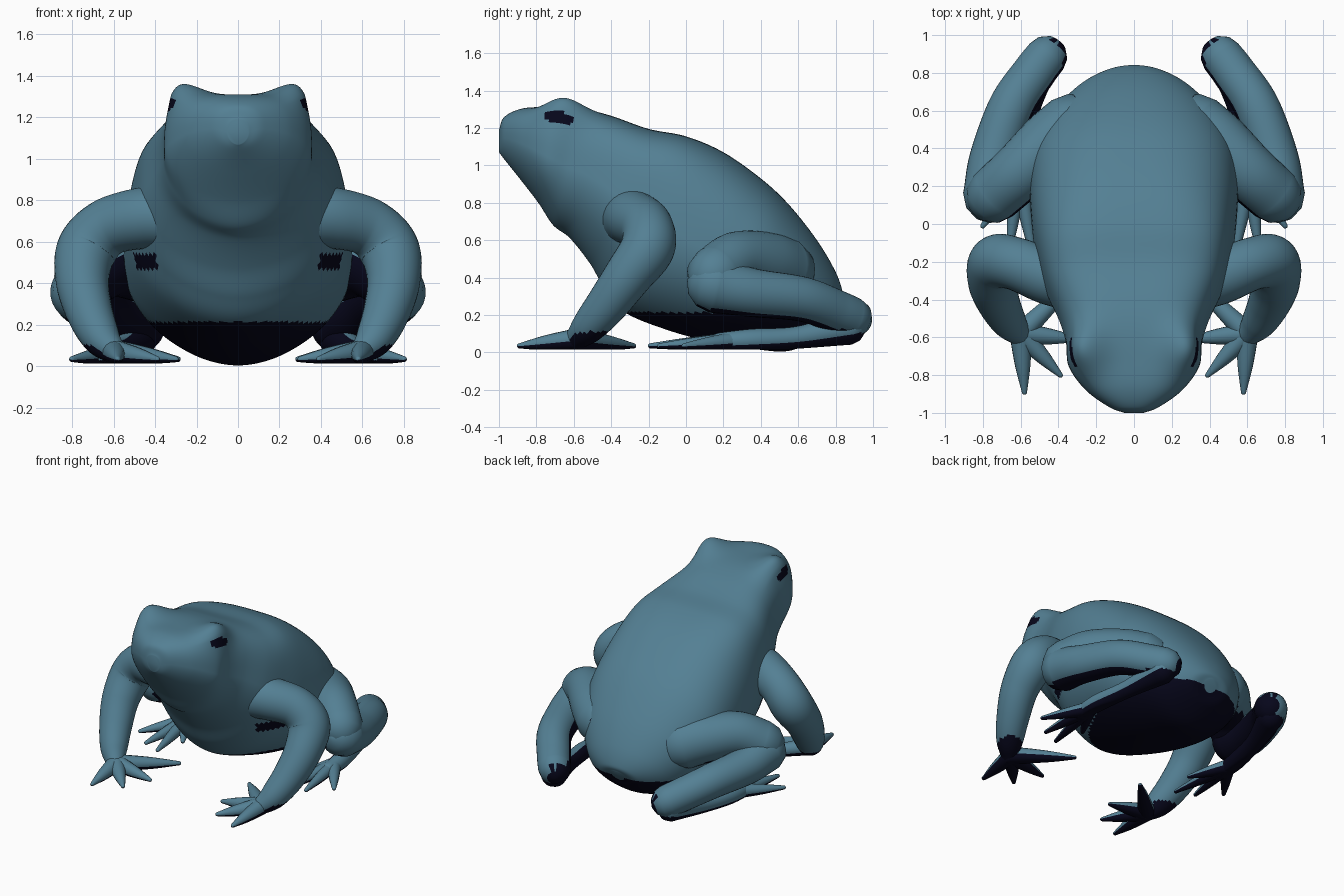
import bpy, bmesh, math
from mathutils import Vector

cube = bpy.data.objects.get("Cube")
if cube:
    bpy.data.objects.remove(cube)


def make_material(name, rgb):
    mat = bpy.data.materials.new(name)
    mat.use_nodes = True
    color = (*rgb, 1)
    mat.diffuse_color = color
    mat.node_tree.nodes["Principled BSDF"].inputs["Base Color"].default_value = color
    return mat


BLUE = make_material("slate blue skin", (0.088, 0.215, 0.295))
DARK = make_material("dark navy underside", (0.002, 0.002, 0.011))


def smooth_path(points, steps):
    """Catmull-Rom interpolation of tuples of any length."""
    pts = [Vector(p) for p in points]
    pts = [2 * pts[0] - pts[1]] + pts + [2 * pts[-1] - pts[-2]]
    out = []
    for a, b, c, d in zip(pts, pts[1:], pts[2:], pts[3:]):
        for i in range(steps):
            t = i / steps
            out.append(0.5 * (2 * b + (c - a) * t + (2 * a - 5 * b + 4 * c - d) * t ** 2
                              + (3 * b - a - 3 * c + d) * t ** 3))
    return out + [pts[-2]]


def skin_rings(name, rings, dark_rule, mirror=False):
    """Bridge the rings, close the ends and colour faces by a rule."""
    bm = bmesh.new()
    loops = [[bm.verts.new(p) for p in ring] for ring in rings]
    n = len(loops[0])
    for a, b in zip(loops, loops[1:]):
        for i in range(n):
            j = (i + 1) % n
            bm.faces.new((a[i], a[j], b[j], b[i]))
    bm.faces.new(loops[0])
    bm.faces.new(loops[-1])
    bmesh.ops.recalc_face_normals(bm, faces=bm.faces)
    bm.normal_update()
    for f in bm.faces:
        f.smooth = True
        f.material_index = int(dark_rule(f.calc_center_median(), f.normal))
    mesh = bpy.data.meshes.new(name)
    bm.to_mesh(mesh)
    bm.free()
    mesh.materials.append(BLUE)
    mesh.materials.append(DARK)
    obj = bpy.data.objects.new(name, mesh)
    bpy.context.collection.objects.link(obj)
    if mirror:
        obj.modifiers.new("Mirror", 'MIRROR').use_mirror_merge = False


def limb(name, points, dark_rule, steps=10, sides=32):
    """Round-ended tube through (x, y, z, radius) points, on both sides."""
    path = smooth_path(points, steps)
    pos = [p.to_3d() for p in path]
    rad = [p[3] for p in path]
    tan = [(pos[min(i + 1, len(pos) - 1)] - pos[max(i - 1, 0)]).normalized()
           for i in range(len(pos))]
    caps = [math.radians(a) for a in (85, 60, 30)]
    stations = [(pos[0] - tan[0] * rad[0] * math.sin(a), rad[0] * math.cos(a), tan[0]) for a in caps]
    stations += list(zip(pos, rad, tan))
    stations += [(pos[-1] + tan[-1] * rad[-1] * math.sin(a), rad[-1] * math.cos(a), tan[-1])
                 for a in reversed(caps)]
    u = tan[0].orthogonal().normalized()
    angles = [2 * math.pi * i / sides for i in range(sides)]
    rings = []
    for p, r, t in stations:
        u = (u - t * u.dot(t)).normalized()
        v = t.cross(u)
        ring = [p + (u * math.cos(a) + v * math.sin(a)) * r for a in angles]
        rings.append([Vector((q.x, q.y, max(q.z, 0.015))) for q in ring])
    skin_rings(name, rings, dark_rule, mirror=True)


def digits(name, root, tips, radius):
    """Tapering toes fanning out from a root point to (x, y) tips."""
    start = Vector(root)
    for i, (x, y) in enumerate(tips):
        tip = Vector((x, y, .035))
        mid = start.lerp(tip, .55)
        limb(f"{name}_{i + 1}", [(*start, radius), (*mid, radius * .68), (*tip, .014)],
             underside, 5, 14)


# Body: slanted sections given as top y, top z, bottom y, bottom z,
# half width, and roundness of the upper half (lower is boxier)
sections = [
    (-1.0, 1.19, -1.0, 1.07, .05, .8), (-.97, 1.26, -.97, 1.03, .13, .8),
    (-.87, 1.305, -.89, .93, .255, .75), (-.72, 1.31, -.79, .80, .345, .7),
    (-.55, 1.30, -.71, .68, .36, .68), (-.40, 1.265, -.62, .61, .395, .6),
    (-.2, 1.195, -.51, .47, .465, .54), (0, 1.155, -.43, .33, .505, .56),
    (.2, 1.07, -.32, .21, .535, .66), (.4, .93, -.1, .12, .55, .75),
    (.55, .79, .12, .06, .535, .82), (.7, .6, .35, .02, .45, .88),
    (.8, .43, .56, .01, .32, .92), (.84, .31, .72, .10, .17, .95),
    (.83, .26, .78, .18, .05, 1),
]
SIDES = 128
body_rings = []
for ty, tz, by, bz, hw, upper in smooth_path(sections, 12):
    top, bottom = Vector((0, ty, tz)), Vector((0, by, bz))
    mid, half = (top + bottom) / 2, (top - bottom) / 2
    ring = []
    for i in range(SIDES):
        a = 2 * math.pi * i / SIDES
        c, s = math.cos(a), math.sin(a)
        e = upper if s > 0 else 1.08
        p = mid + half * math.copysign(abs(s) ** e, s)
        p.x = math.copysign(abs(c) ** e, c) * hw
        # Brow bumps swell out of the top of the head
        if s > 0:
            d2 = ((abs(p.x) - .245) / .10) ** 2 + ((p.y + .65) / .14) ** 2
            swell = math.exp(-d2) * min(1, s * 1.5)
            p.z += .085 * swell
            p.x += math.copysign(.04 * swell, p.x)
        ring.append(p)
    body_rings.append(ring)


def body_shade(c, n):
    # Belly, eye patches, flank patch behind the arm, armpit
    side = abs(c.x)
    eye_z = 1.255 - (c.y + .68) * .15
    eye = ((c.y + .68) / .08) ** 2 + ((c.z - eye_z) / .034) ** 2 < 1 and side > .2
    flank = .13 * math.exp(-((c.y + .22) / .06) ** 2) if side > .4 else 0
    armpit = side > .39 and abs(c.z - .505) < .035 and n.y < -.3
    return eye or armpit or (c.z < .215 + flank and n.z < .3)


skin_rings("body", body_rings, body_shade)


def underside(c, n):
    return n.z < -.3 and c.z < .11


def thigh_shade(c, n):
    return n.z < -.75 or (n.x < -.25 and n.z < .3)


def shank_shade(c, n):
    return n.z < -.8 or (n.x < -.3 and n.z < .45)


def foot_shade(c, n):
    return n.z < -.3 or n.x < -.3


# Front limbs
limb("arm", [(.33, -.31, .72, .15), (.46, -.275, .715, .148), (.63, -.21, .67, .14),
             (.73, -.205, .56, .145), (.75, -.31, .41, .128), (.715, -.42, .26, .112),
             (.66, -.52, .14, .092), (.60, -.59, .07, .06)], underside)
digits("finger", (.60, -.58, .07), [(.58, -.89), (.39, -.80), (.30, -.61), (.29, -.28)], .06)

# Hind limbs, folded
limb("thigh", [(.33, .51, .44, .18), (.45, .42, .475, .17), (.61, .27, .49, .155),
               (.74, .155, .42, .15)], thigh_shade)
limb("shank", [(.755, .155, .36, .15), (.74, .35, .32, .13), (.65, .62, .285, .12),
               (.53, .80, .22, .115), (.465, .885, .185, .112)], shank_shade)
limb("hind_foot", [(.48, .87, .13, .09), (.56, .6, .08, .06), (.61, .35, .065, .06),
                   (.62, .18, .055, .05)], foot_shade)
digits("toe", (.61, .26, .06), [(.47, .02), (.53, -.19), (.66, -.14), (.80, -.01)], .05)
